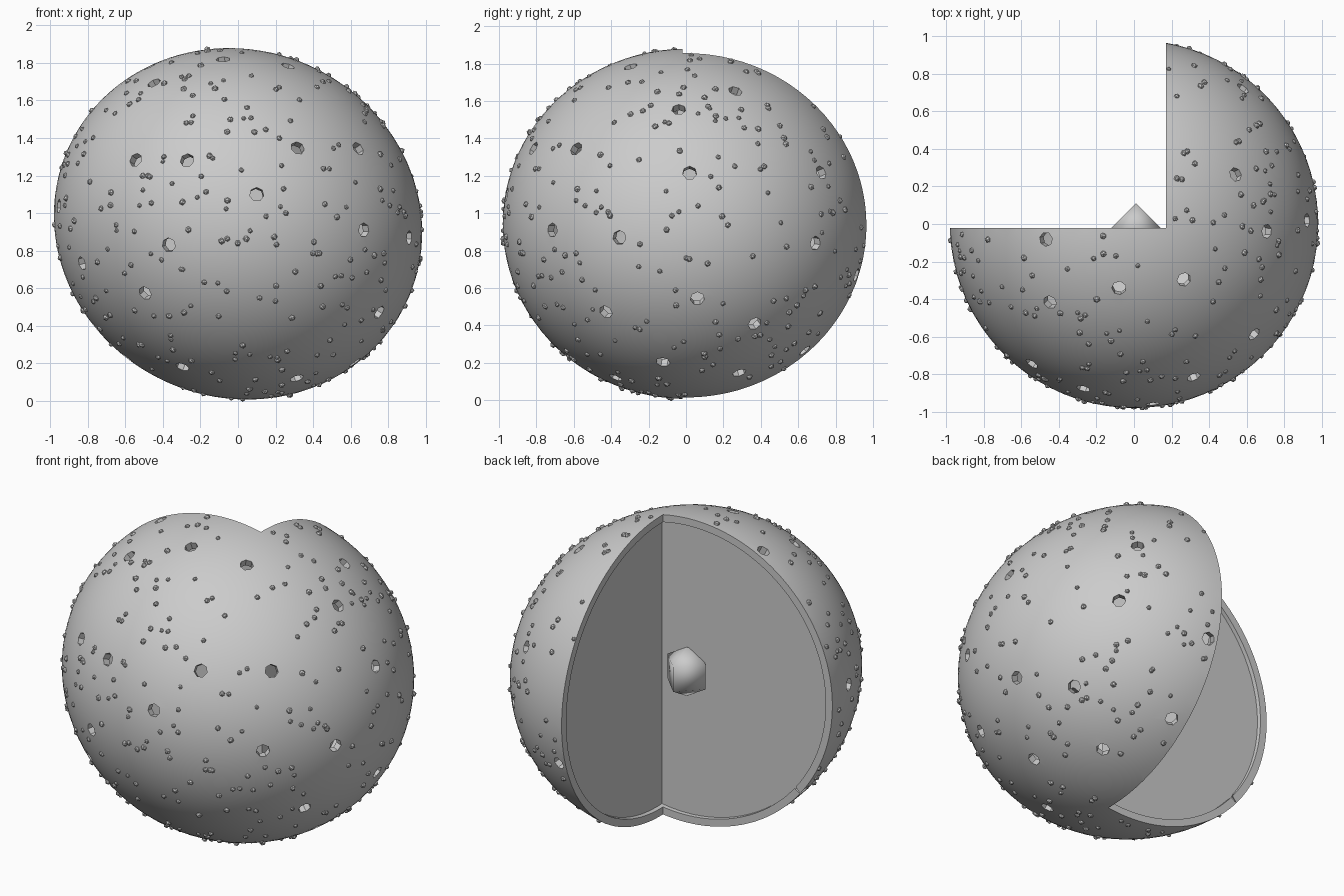
import bpy, bmesh, math, random
from mathutils import Vector, Matrix

if "Cube" in bpy.data.objects:
    bpy.data.objects.remove(bpy.data.objects["Cube"])
random.seed(4)

RX, RZ, CZ = 0.98, 0.935, 0.943
CUT_X, CUT_Y = 0.17, -0.02
WALL = 0.045


def surface(d, inset=0.0):
    """Point on the slightly lopsided body in direction d."""
    n = d.normalized()
    k = 1 - 0.05 * n.x * n.z
    return Vector((n.x * (RX - inset) * k, n.y * (RX - inset) * k,
                   n.z * (RZ - inset) * k + CZ))


def make(name, bm):
    me = bpy.data.meshes.new(name)
    bm.to_mesh(me)
    bm.free()
    ob = bpy.data.objects.new(name, me)
    bpy.context.collection.objects.link(ob)
    return ob


def body(inset):
    bm = bmesh.new()
    bmesh.ops.create_icosphere(bm, subdivisions=5, radius=1)
    for v in bm.verts:
        v.co = surface(v.co, inset)
    return bm


def box(name, recess):
    bm = bmesh.new()
    bmesh.ops.create_cube(bm, size=4)
    bmesh.ops.translate(bm, verts=bm.verts,
                        vec=(CUT_X + recess - 2, CUT_Y - recess + 2, CZ))
    return make(name, bm)


def subtract(ob, cutter):
    m = ob.modifiers.new("cut", 'BOOLEAN')
    m.operation, m.object, m.solver = 'DIFFERENCE', cutter, 'EXACT'
    bpy.context.view_layer.objects.active = ob
    bpy.ops.object.modifier_apply(modifier=m.name)
    bpy.data.objects.remove(cutter)


def smooth(ob):
    bpy.ops.object.select_all(action='DESELECT')
    ob.select_set(True)
    bpy.context.view_layer.objects.active = ob
    bpy.ops.object.shade_smooth_by_angle(angle=math.radians(35))


# pore directions read from the front, right and top views
front = [(-.54, 1.28), (-.27, 1.28), (.1, 1.1), (.32, 1.35), (.65, 1.35), (.67, .91),
         (-.37, .83), (-.5, .57), (-.84, .73), (-.3, .17), (.74, .48), (.91, .87),
         (.31, .13)]
right = [(-.12, .22), (.06, .55), (.36, .42), (.28, .16), (.69, .84), (.02, 1.22),
         (-.04, 1.57), (.73, 1.22), (.27, 1.67), (.91, .67), (.63, .27)]
top = [(-.46, -.08), (-.44, -.41), (-.08, -.34), (.27, -.3)]


def rest(a, b):
    return math.sqrt(max(0, 1 - a * a - b * b))


pores = []
for x, z in front:
    a, b = x / RX, (z - CZ) / RZ
    pores.append(Vector((a, -rest(a, b), b)))
for y, z in right:
    a, b = y / RX, (z - CZ) / RZ
    pores.append(Vector((rest(a, b), a, b)))
for x, y in top:
    a, b = x / RX, y / RX
    pores.append(Vector((a, b, rest(a, b))))
pores += [Vector((-.80, -.06, -.60)), Vector((-.62, -.07, -.78)), Vector((-.97, -.22, .1))]

# envelope: hollow wall, a quarter removed, drilled with pores
shell_bm = body(0)
inner = body(WALL)
bmesh.ops.reverse_faces(inner, faces=inner.faces)
inner_me = bpy.data.meshes.new("inner")
inner.to_mesh(inner_me)
inner.free()
shell_bm.from_mesh(inner_me)
envelope = make("envelope", shell_bm)

subtract(envelope, box("quarter_cutter", 0))
bm = bmesh.new()
for p in pores:
    n = Vector((p.x / RX, p.y / RX, p.z / RZ)).normalized()
    rot = n.to_track_quat('Z', 'Y').to_matrix().to_4x4()
    bmesh.ops.create_cone(bm, cap_ends=True, segments=7, radius1=.038, radius2=.038,
                          depth=.2, matrix=Matrix.Translation(surface(p)) @ rot)
subtract(envelope, make("pore_cutter", bm))
smooth(envelope)

# inner walls: flat sheets set slightly back from the cut
walls = make("inner_walls", body(WALL - .005))
RECESS = .025
subtract(walls, box("wall_cutter", RECESS))
bm = bmesh.new()
bm.from_mesh(walls.data)
curved = [f for f in bm.faces if not (
    all(abs(v.co.x - CUT_X - RECESS) < 1e-4 for v in f.verts) or
    all(abs(v.co.y - CUT_Y + RECESS) < 1e-4 for v in f.verts))]
bmesh.ops.delete(bm, geom=curved, context='FACES')
bm.to_mesh(walls.data)
bm.free()

# core
bm = bmesh.new()
bmesh.ops.create_uvsphere(bm, u_segments=4, v_segments=3, radius=.15,
                          matrix=Matrix.Translation((.01, -.02, .935)))
core = make("core", bm)
for f in core.data.polygons:
    f.use_smooth = True

# granules scattered over the outside, clear of the cut and pores
bm = bmesh.new()
count = 0
while count < 360:
    d = Vector([random.gauss(0, 1) for _ in range(3)]).normalized()
    p = surface(d)
    if p.x < CUT_X + .01 and p.y > CUT_Y - .01:
        continue
    if any((p - surface(q)).length < .07 for q in pores):
        continue
    rot = Matrix.Rotation(random.uniform(0, 6), 4, d)
    bmesh.ops.create_icosphere(bm, subdivisions=1, radius=random.uniform(.013, .019),
                               matrix=Matrix.Translation(p) @ rot)
    count += 1
make("granules", bm)
